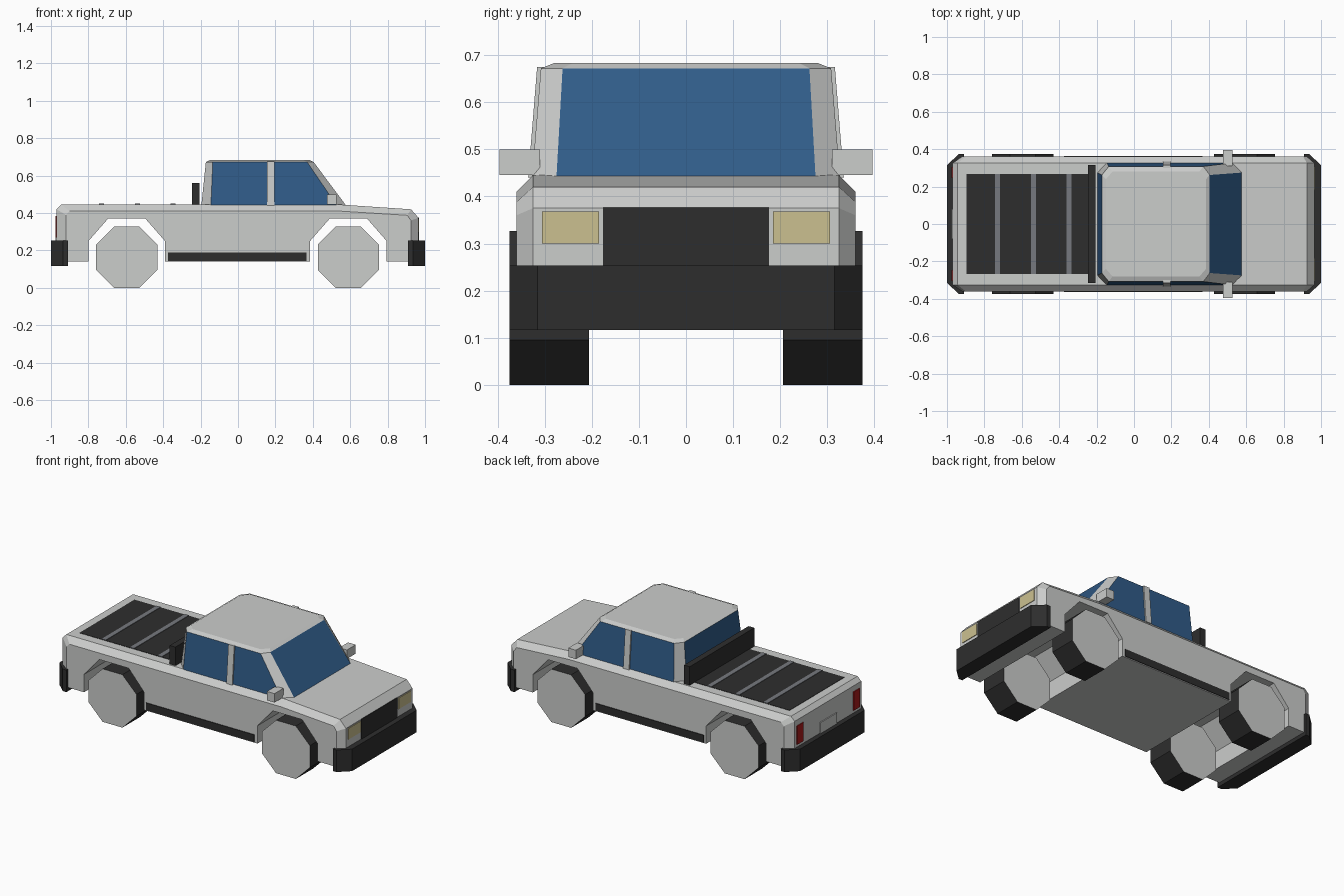
import bpy, bmesh, math

cube = bpy.data.objects.get("Cube")
if cube:
    bpy.data.objects.remove(cube, do_unlink=True)


def material(name, r, g, b):
    m = bpy.data.materials.new(name)
    m.use_nodes = True
    m.diffuse_color = (r, g, b, 1)
    m.node_tree.nodes["Principled BSDF"].inputs["Base Color"].default_value = (r, g, b, 1)
    return m


PAINT = material("light grey paint", 0.6, 0.61, 0.6)
BLACK = material("black rubber", 0.027, 0.027, 0.027)
GLASS = material("blue glass", 0.03, 0.107, 0.25)
STEEL = material("grey slat", 0.18, 0.19, 0.21)
LAMP = material("cream lamp", 0.6, 0.53, 0.28)
RED = material("red lamp", 0.4, 0.01, 0.01)


def finish(name, bm, *mats):
    bmesh.ops.recalc_face_normals(bm, faces=bm.faces)
    mesh = bpy.data.meshes.new(name)
    bm.to_mesh(mesh)
    bm.free()
    for m in mats:
        mesh.materials.append(m)
    obj = bpy.data.objects.new(name, mesh)
    bpy.context.collection.objects.link(obj)
    return obj


def loft(rings):
    """Join equal-length rings of points into a capped solid."""
    bm = bmesh.new()
    rows = [[bm.verts.new(p) for p in ring] for ring in rings]
    for a, b in zip(rows, rows[1:]):
        for i in range(len(a)):
            j = (i + 1) % len(a)
            bm.faces.new((a[i], a[j], b[j], b[i]))
    bm.faces.new(rows[0])
    bm.faces.new(rows[-1])
    return bm


def box(name, x, y, z, mat):
    rings = [[(x[0], y[0], h), (x[1], y[0], h), (x[1], y[1], h), (x[0], y[1], h)] for h in z]
    return finish(name, loft(rings), mat)


# Body: side outline with through wheel arches, chamfered at the sides
def arch(x):
    return [(x + 0.205, 0.14), (x + 0.205, 0.25), (x + 0.1, 0.37),
            (x - 0.1, 0.37), (x - 0.205, 0.25), (x - 0.205, 0.14)]


WHEELS = {"front": 0.59, "rear": -0.595}
arches = arch(WHEELS["front"]) + arch(WHEELS["rear"])
full = [(-0.97, 0.14), (-0.97, 0.42), (-0.945, 0.445), (0.55, 0.445),
        (0.925, 0.42), (0.965, 0.375), (0.965, 0.14)] + arches
inset = [(-0.92, 0.14), (-0.92, 0.39), (-0.9, 0.41), (0.55, 0.41),
         (0.905, 0.388), (0.925, 0.36), (0.925, 0.14)] + arches
sections = ((-0.36, inset), (-0.325, full), (0.325, full), (0.36, inset))
finish("body", loft([[(x, y, z) for x, z in line] for y, line in sections]), PAINT)


# Cab: stacked rings with cut corners; the four main walls are glass
def cab_ring(z, rear, side_rear, side_front, front, y_end, y_side):
    half = [(front, y_end), (side_front, y_side), (side_rear, y_side), (rear, y_end)]
    return [(x, y, z) for x, y in half] + [(x, -y, z) for x, y in reversed(half)]


cab = loft([cab_ring(0.44, -0.196, -0.145, 0.528, 0.578, 0.275, 0.327),
            cab_ring(0.672, -0.172, -0.135, 0.37, 0.405, 0.262, 0.308),
            cab_ring(0.683, -0.15, -0.115, 0.35, 0.385, 0.24, 0.28)])
cab.faces.ensure_lookup_table()
for i in (1, 3, 5, 7):
    cab.faces[i].material_index = 1
finish("cab", cab, PAINT, GLASS)

# Parts found on both sides
for side, s in (("left", 1), ("right", -1)):
    pillar = [[(x, s * (y + d), z) for x, d in ((0.155, -0.02), (0.195, -0.02), (0.195, 0.008), (0.155, 0.008))]
              for y, z in ((0.327, 0.44), (0.308, 0.675))]
    finish(side + "_door_pillar", loft(pillar), PAINT)
    box(side + "_mirror", (0.475, 0.527), (s * 0.31, s * 0.396), (0.445, 0.5), PAINT)
    box(side + "_sill", (-0.375, 0.365), (s * 0.355, s * 0.364), (0.145, 0.19), BLACK)
    box(side + "_headlight", (0.962, 0.969), (s * 0.185, s * 0.306), (0.3, 0.368), LAMP)
    box(side + "_tail_light", (-0.975, -0.968), (s * 0.245, s * 0.305), (0.27, 0.385), RED)

    # Eight-sided wheels with pale hubs on both faces
    for end, wx in WHEELS.items():
        ring = [(0.177 * math.cos(a), 0.177 * math.sin(a))
                for a in (math.pi / 8 + k * math.pi / 4 for k in range(8))]
        wheel = loft([[(wx + x, s * y, 0.1635 + z) for x, z in ring] for y in (0.206, 0.375)])
        wheel.faces.ensure_lookup_table()
        caps = [f for f in wheel.faces if len(f.verts) == 8]
        bmesh.ops.inset_region(wheel, faces=caps, thickness=0.062)
        for f in caps:
            f.material_index = 1
        finish(end + "_" + side + "_wheel", wheel, BLACK, PAINT)

# Bumpers with cut corners
for end, s in (("front", 1), ("rear", -1)):
    plan = [(0.91, 0.375), (0.935, 0.375), (1.0, 0.315),
            (1.0, -0.315), (0.935, -0.375), (0.91, -0.375)]
    finish(end + "_bumper", loft([[(s * x, y, z) for x, y in plan] for z in (0.117, 0.253)]), BLACK)

# Grille, rear plate, bed cover, slats and rack
box("grille", (0.962, 0.968), (-0.176, 0.176), (0.25, 0.376), BLACK)
box("rear_plate", (-0.976, -0.968), (-0.08, 0.08), (0.25, 0.32), PAINT)
box("bed_cover", (-0.895, -0.24), (-0.268, 0.268), (0.44, 0.447), BLACK)
for n, x in enumerate((-0.73, -0.537, -0.347)):
    box(f"bed_slat_{n + 1}", (x - 0.014, x + 0.014), (-0.268, 0.268), (0.442, 0.45), STEEL)
box("bed_rack", (-0.246, -0.207), (-0.315, 0.315), (0.44, 0.56), BLACK)
